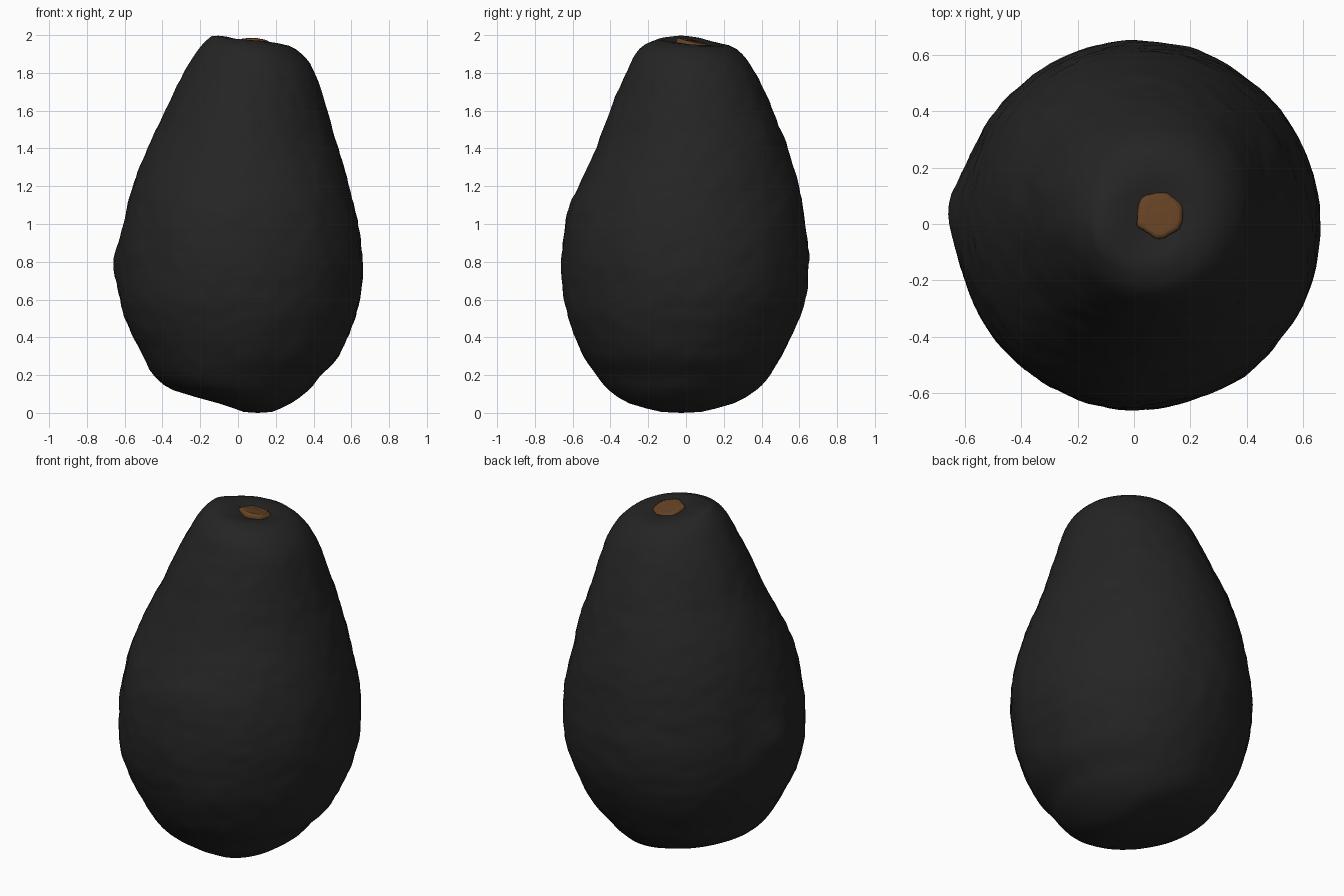
import bpy, bmesh, math
from mathutils import Vector, noise

if "Cube" in bpy.data.objects:
    bpy.data.objects.remove(bpy.data.objects["Cube"])


def material(name, rgb):
    m = bpy.data.materials.new(name)
    m.diffuse_color = (*rgb, 1)
    m.use_nodes = True
    m.node_tree.nodes["Principled BSDF"].inputs["Base Color"].default_value = m.diffuse_color
    return m


def make(name, bm, mat):
    bmesh.ops.recalc_face_normals(bm, faces=bm.faces)
    me = bpy.data.meshes.new(name)
    bm.to_mesh(me)
    bm.free()
    me.materials.append(mat)
    for p in me.polygons:
        p.use_smooth = True
    ob = bpy.data.objects.new(name, me)
    bpy.context.collection.objects.link(ob)
    return ob


skin_mat = material("dark skin", (0.018, 0.018, 0.018))
stem_mat = material("stem brown", (0.13, 0.055, 0.018))

# Skin sections: height, left x, right x, front y, back y
SECTIONS = [
    (0.005, 0.03, 0.18, -0.13, 0.08), (0.05, -0.10, 0.28, -0.30, 0.25),
    (0.12, -0.34, 0.375, -0.41, 0.37), (0.20, -0.445, 0.44, -0.475, 0.445),
    (0.30, -0.505, 0.535, -0.54, 0.505), (0.45, -0.58, 0.605, -0.605, 0.58),
    (0.60, -0.62, 0.645, -0.645, 0.63), (0.78, -0.63, 0.662, -0.66, 0.65),
    (0.93, -0.615, 0.65, -0.65, 0.64), (1.08, -0.585, 0.62, -0.62, 0.62),
    (1.22, -0.55, 0.585, -0.56, 0.59), (1.40, -0.48, 0.53, -0.475, 0.54),
    (1.55, -0.405, 0.485, -0.415, 0.48), (1.70, -0.34, 0.442, -0.36, 0.42),
    (1.82, -0.275, 0.40, -0.31, 0.36), (1.90, -0.225, 0.34, -0.27, 0.30),
    (1.95, -0.18, 0.27, -0.22, 0.23), (1.98, -0.14, 0.18, -0.15, 0.12),
]


def spline(p0, p1, p2, p3, t):
    return [0.5 * (2 * b + (c - a) * t + (2 * a - 5 * b + 4 * c - d) * t * t
                   + (3 * b - a - 3 * c + d) * t ** 3)
            for a, b, c, d in zip(p0, p1, p2, p3)]


def skin_point(sec, a):
    z, x0, x1, y0, y1 = sec
    p = Vector(((x0 + x1) / 2 + (x1 - x0) / 2 * math.cos(a),
                (y0 + y1) / 2 + (y1 - y0) / 2 * math.sin(a), z))
    out = Vector((math.cos(a), math.sin(a), 0))
    # small knob on the left side
    d = (p - Vector((-0.63, 0.05, 0.8))).length
    p += out * 0.035 * math.exp(-(d / 0.13) ** 2)
    # pebbled rind
    fade = min(1, z / 0.3, (2.02 - z) / 0.3)
    n = noise.noise(p * 4) * 0.008 + noise.noise(Vector((p.x * 13, p.y * 13, p.z * 19))) * 0.006
    return p + out * n * fade


STEM = Vector((0.09, 0.035, 1.952))


def dent(p):
    # hollow around the stem, opening to the back right
    if p.z > 1.85:
        d = math.hypot(p.x - STEM.x, p.y - STEM.y)
        p.z -= 0.045 * math.exp(-(d / 0.13) ** 2)
        p.z += 0.02 * math.exp(-((p.x + 0.09) ** 2 + (p.y + 0.02) ** 2) / 0.012)
    return p


# Rind
N = 112
bm = bmesh.new()
rings = []
for i in range(len(SECTIONS) - 1):
    s = [SECTIONS[max(0, min(len(SECTIONS) - 1, i + k))] for k in (-1, 0, 1, 2)]
    steps = max(2, round((s[2][0] - s[1][0]) / 0.03))
    for j in range(steps):
        rings.append(spline(*s, j / steps))
rings.append(SECTIONS[-1])
# top cap rings closing over the neck
for f in (0.85, 0.7, 0.5, 0.3, 0.12):
    z, x0, x1, y0, y1 = SECTIONS[-1]
    cx, cy = 0.09 + (0.02 - 0.09) * f, 0.035 + (-0.015 - 0.035) * f
    hx, hy = (x1 - x0) / 2 * f, (y1 - y0) / 2 * f
    rings.append((z + 0.008 * (1 - f), cx - hx, cx + hx, cy - hy, cy + hy))
loops = [[bm.verts.new(dent(skin_point(r, 2 * math.pi * k / N))) for k in range(N)] for r in rings]
for lo, hi in zip(loops, loops[1:]):
    for k in range(N):
        bm.faces.new((lo[k], lo[(k + 1) % N], hi[(k + 1) % N], hi[k]))
for ring, z in ((loops[0], 0.0), (loops[-1], None)):
    c = sum((v.co for v in ring), Vector()) / N
    if z is not None:
        c.z = z
    mid = bm.verts.new(c)
    for k in range(N):
        bm.faces.new((ring[k], ring[(k + 1) % N], mid))
make("avocado_rind", bm, skin_mat)

# Stem scar: low ragged button tilted toward the back right
bm = bmesh.new()
M = 40
loops = []
for r, h in ((0.084, -0.03), (0.082, 0.004), (0.066, 0.012), (0.045, 0.007), (0.02, 0.012)):
    ring = []
    for k in range(M):
        a = 2 * math.pi * k / M
        rr = r * (1 + 0.14 * noise.noise(Vector((math.cos(a) * 3, math.sin(a) * 3, 1.7))))
        x, y = rr * math.cos(a), rr * math.sin(a)
        ring.append(bm.verts.new(STEM + Vector((x, y, h - 0.08 * x - 0.22 * y + 0.006))))
    loops.append(ring)
for lo, hi in zip(loops, loops[1:]):
    for k in range(M):
        bm.faces.new((lo[k], lo[(k + 1) % M], hi[(k + 1) % M], hi[k]))
bm.faces.new(loops[-1])
bm.faces.new(loops[0][::-1])
make("stem_scar", bm, stem_mat)
